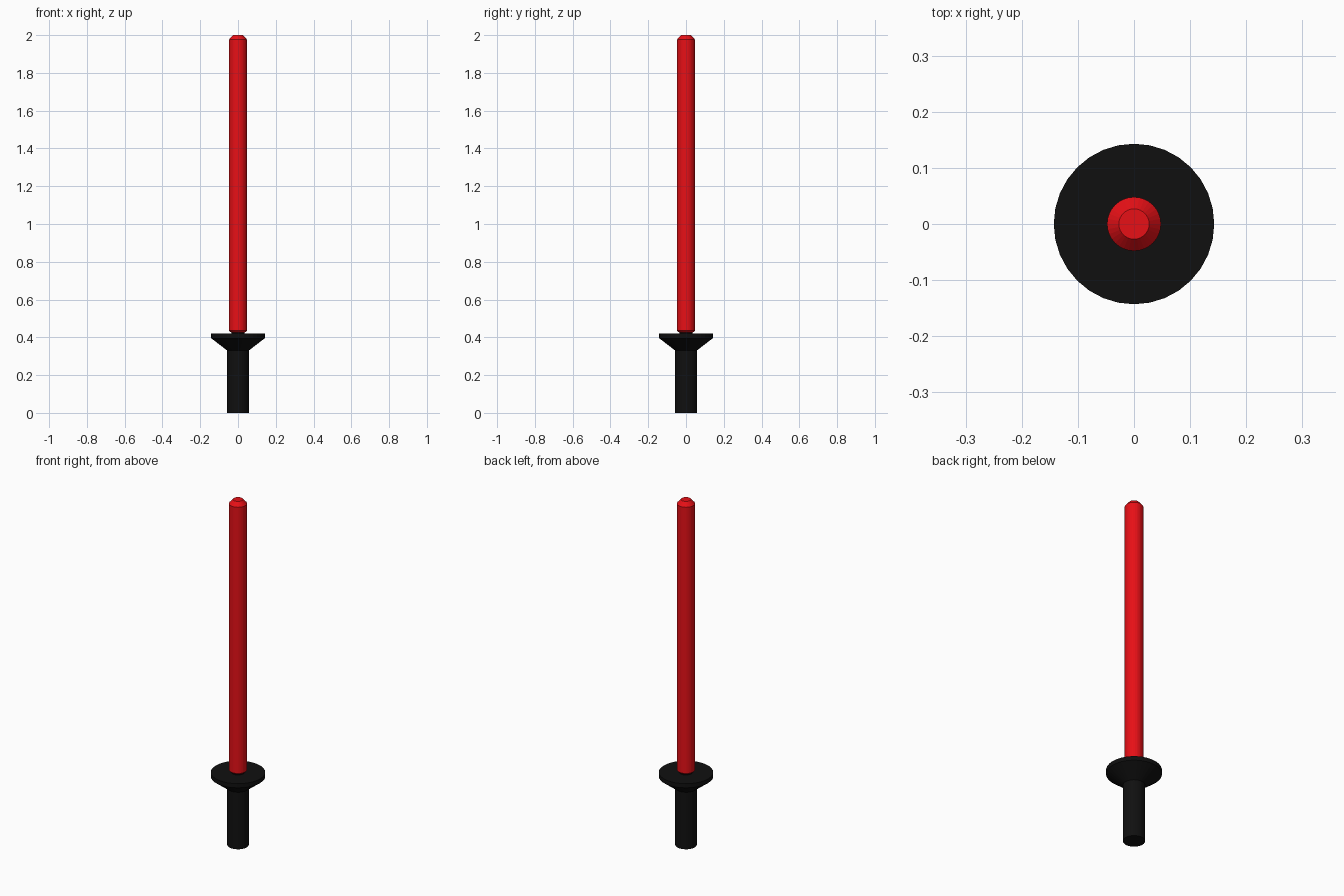
import bpy, bmesh, math

if "Cube" in bpy.data.objects:
    bpy.data.objects.remove(bpy.data.objects["Cube"])

SIDES = 32


def material(name, color):
    m = bpy.data.materials.new(name)
    m.diffuse_color = color
    m.use_nodes = True
    m.node_tree.nodes["Principled BSDF"].inputs["Base Color"].default_value = m.diffuse_color
    return m


def lathe(name, profile, mat):
    """Closed solid of revolution from (radius, z) points, bottom to top."""
    bm = bmesh.new()
    rings = [[bm.verts.new((r * math.cos(2 * math.pi * i / SIDES),
                            r * math.sin(2 * math.pi * i / SIDES), z))
              for i in range(SIDES)] for r, z in profile]
    for low, high in zip(rings, rings[1:]):
        for i in range(SIDES):
            j = (i + 1) % SIDES
            bm.faces.new((low[i], low[j], high[j], high[i]))
    bm.faces.new(rings[0][::-1])
    bm.faces.new(rings[-1])
    mesh = bpy.data.meshes.new(name)
    bm.to_mesh(mesh)
    bm.free()
    mesh.materials.append(mat)
    obj = bpy.data.objects.new(name, mesh)
    bpy.context.collection.objects.link(obj)
    return obj


black = material("black", (0.005, 0.005, 0.005, 1))
red = material("red", (0.8, 0.005, 0.008, 1))

# Handle flaring into the guard, with a short neck on top
lathe("handle_and_guard",
      [(0.057, 0), (0.057, 0.33), (0.143, 0.396), (0.143, 0.42),
       (0.035, 0.42), (0.035, 0.431)], black)

# Blade with chamfered tip
lathe("blade", [(0.036, 0.425), (0.048, 0.435), (0.048, 1.976), (0.027, 2.0)], red)
